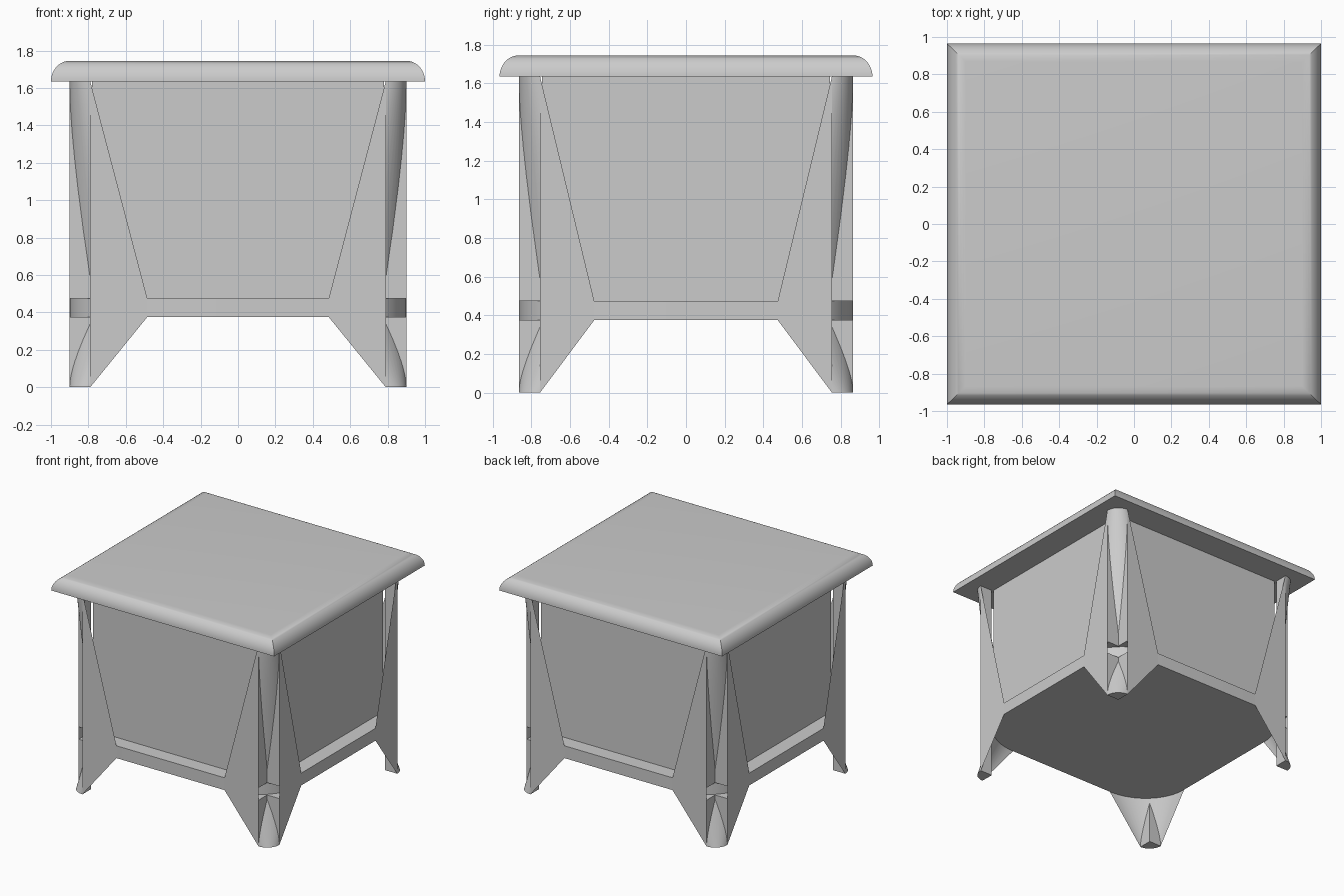
import bpy, bmesh
from math import sin, cos, pi
from mathutils import Vector

if "Cube" in bpy.data.objects:
    bpy.data.objects.remove(bpy.data.objects["Cube"])

HX, HY = 0.90, 0.865          # outer half sizes of the body
NX, NY = 0.79, 0.755          # inner corner of the notch in each leg
AX, AY = 0.485, 0.475         # where the shelf corner rounding begins
Z1, Z2, Z3, Z4 = 0.375, 0.475, 1.635, 1.745
SEG = 16


def finish(name, bm, recalc=True):
    if recalc:
        bmesh.ops.recalc_face_normals(bm, faces=bm.faces)
    mesh = bpy.data.meshes.new(name)
    bm.to_mesh(mesh)
    bm.free()
    ob = bpy.data.objects.new(name, mesh)
    bpy.context.collection.objects.link(ob)
    bpy.ops.object.select_all(action='DESELECT')
    ob.select_set(True)
    bpy.context.view_layer.objects.active = ob
    bpy.ops.object.shade_smooth_by_angle(angle=0.6)
    return ob


def loft(name, rings):
    """Closed solid through a stack of equal-length rings."""
    bm = bmesh.new()
    rows = [[bm.verts.new(p) for p in r] for r in rings]
    for a, b in zip(rows, rows[1:]):
        for i in range(len(a)):
            j = (i + 1) % len(a)
            bm.faces.new((a[i], a[j], b[j], b[i]))
    bm.faces.new(rows[0])
    bm.faces.new(rows[-1])
    return finish(name, bm)


def rect(x, y, z):
    return [(x, y, z), (-x, y, z), (-x, -y, z), (x, -y, z)]


def arc(cx, cy, z):
    """Corner rounding at +x -y, from the front face round to the right face."""
    return [(cx + (HX - cx) * sin(t), -cy - (HY - cy) * cos(t), z)
            for t in (i * pi / 2 / SEG for i in range(SEG + 1))]


def rounded(z):
    q = arc(AX, AY, z)
    right = q + [(x, -y, z) for x, y, _ in reversed(q)]
    return right + [(-x, y, z) for x, y, _ in reversed(right)]


# Top with quarter-round edge
loft("table_top", [rect(0.9 + 0.1 * cos(t), 0.867 + 0.098 * cos(t), Z3 + (Z4 - Z3) * sin(t))
                   for t in (i * pi / 2 / 12 for i in range(13))])

# Recessed cabinet box and rounded bottom shelf
loft("cabinet", [rect(0.78, 0.745, Z2), rect(0.78, 0.745, Z3)])
loft("bottom_shelf", [rounded(Z1), rounded(Z2)])

# One corner leg, mirrored to all four corners
bm = bmesh.new()


def face(pts, facing):
    f = bm.faces.new([bm.verts.new(p) for p in pts])
    f.normal_update()
    if f.normal.dot(Vector(facing)) < 0:
        f.normal_flip()


def strip(low, high):
    a, b = [[bm.verts.new(p) for p in r] for r in (low, high)]
    for i in range(SEG):
        bm.faces.new((a[i], a[i + 1], b[i + 1], b[i]))


# tapered rounded shells of the foot and upper post
strip(arc(NX, NY, 0), arc(AX, AY, Z1))
strip(arc(AX, AY, Z2), arc(NX, NY, Z3))
# flat outer plates
face([(NX, -HY, 0), (AX, -HY, Z1), (AX, -HY, Z2), (NX, -HY, Z3)], (0, -1, 0))
face([(HX, -NY, 0), (HX, -AY, Z1), (HX, -AY, Z2), (HX, -NY, Z3)], (1, 0, 0))
# notch walls and the caps either side of the slot
for lo, hi, cap, up in ((0, Z1, Z1, 1), (Z2, Z3, Z2, -1)):
    face([(NX, -HY, lo), (NX, -NY, lo), (NX, -NY, hi), (NX, -HY, hi)], (1, 0, 0))
    face([(HX, -NY, lo), (NX, -NY, lo), (NX, -NY, hi), (HX, -NY, hi)], (0, -1, 0))
    face([(NX, -HY, cap), (NX, -NY, cap), (HX, -NY, cap)] + arc(AX, AY, cap)[::-1], (0, 0, up))
# sole of the foot
face([(NX, -NY, 0)] + arc(NX, NY, 0), (0, 0, -1))

legs = finish("corner_legs", bm, recalc=False)
mod = legs.modifiers.new("mirror", 'MIRROR')
mod.use_axis = (True, True, False)
mod.use_mirror_merge = False
